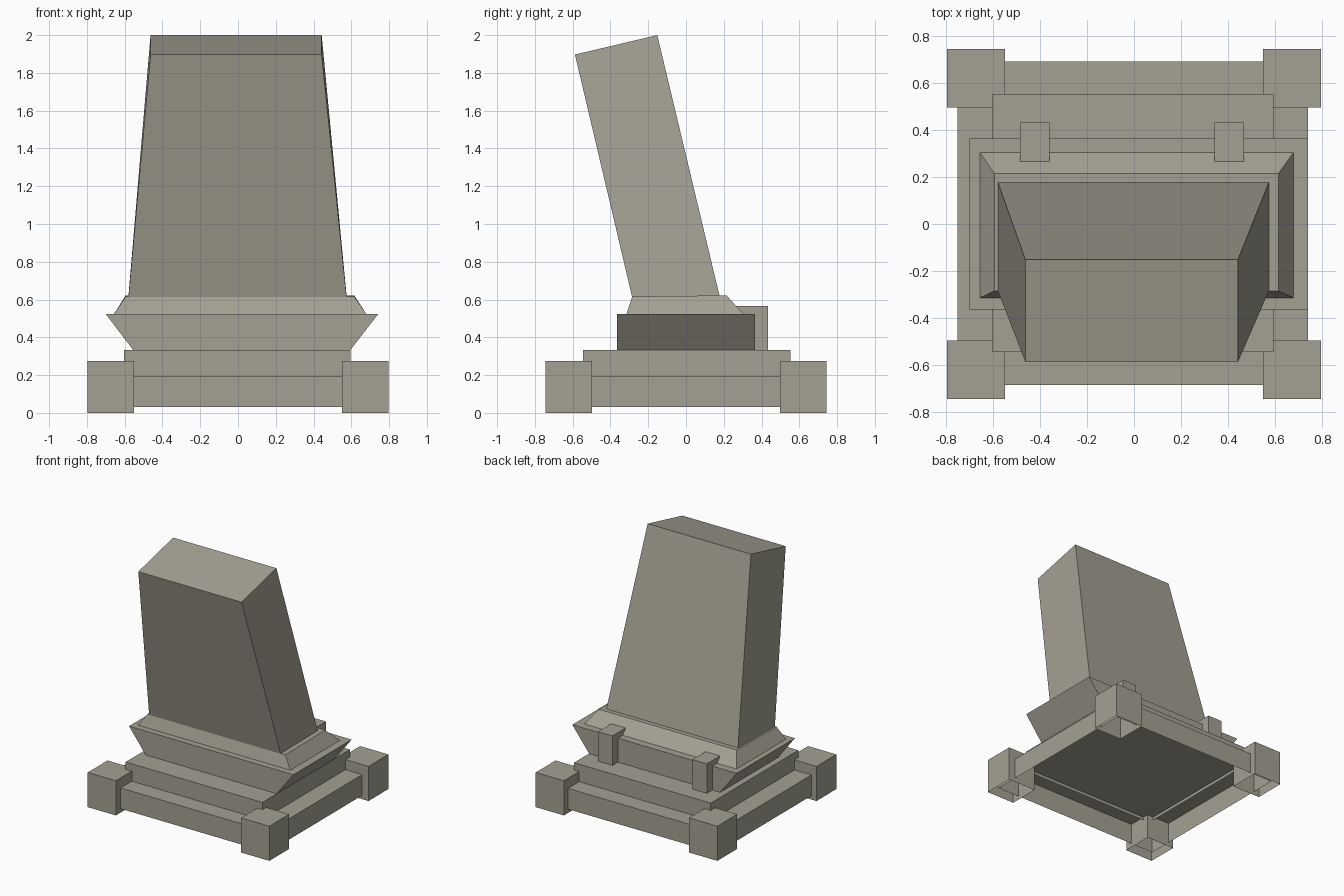
import bpy

if "Cube" in bpy.data.objects:
    bpy.data.objects.remove(bpy.data.objects["Cube"])

stone = bpy.data.materials.new("weathered_stone")
stone.diffuse_color = (0.371, 0.352, 0.290, 1)
stone.use_nodes = True
stone.node_tree.nodes["Principled BSDF"].inputs["Base Color"].default_value = stone.diffuse_color


def frustum(name, low, high, closed=False):
    """Four-sided block; each end is (x0, x1, y0, y1, z_front, z_back)."""
    verts = []
    for x0, x1, y0, y1, zf, zb in (low, high):
        verts += [(x0, y0, zf), (x1, y0, zf), (x1, y1, zb), (x0, y1, zb)]
    faces = [(i, (i + 1) % 4, (i + 1) % 4 + 4, i + 4) for i in range(4)]
    faces.append((4, 5, 6, 7))
    if closed:
        faces.append((3, 2, 1, 0))
    me = bpy.data.meshes.new(name)
    me.from_pydata(verts, [], faces)
    me.materials.append(stone)
    ob = bpy.data.objects.new(name, me)
    bpy.context.collection.objects.link(ob)
    return ob


def box(name, x0, x1, y0, y1, z0, z1, closed=False):
    return frustum(name, (x0, x1, y0, y1, z0, z0), (x0, x1, y0, y1, z1, z1), closed)


# Corner posts, hollow and open underneath
for sx, side in ((-1, "left"), (1, "right")):
    for sy, end in ((-1, "front"), (1, "back")):
        xs = sorted((sx * 0.55, sx * 0.797))
        ys = sorted((sy * 0.497, sy * 0.745))
        box(f"corner_post_{end}_{side}", *xs, *ys, 0.0, 0.275)

# Stepped base, open underneath
box("lower_step", -0.752, 0.742, -0.685, 0.693, 0.03, 0.195)
box("upper_step", -0.604, 0.595, -0.545, 0.553, 0.17, 0.333)

# Plinth flaring outwards to left and right only
frustum("flared_plinth", (-0.555, 0.595, -0.365, 0.365, 0.333, 0.333),
        (-0.70, 0.742, -0.365, 0.365, 0.523, 0.523), True)

# Bevelled collar under the slab
frustum("bevelled_collar", (-0.657, 0.68, -0.315, 0.305, 0.523, 0.523),
        (-0.595, 0.615, -0.285, 0.215, 0.616, 0.622), True)

# Leaning tapered slab
frustum("leaning_slab", (-0.58, 0.575, -0.285, 0.178, 0.612, 0.618),
        (-0.463, 0.443, -0.588, -0.152, 1.897, 2.0), True)

# Brackets on the back of the plinth
for x, side in ((-0.423, "left"), (0.405, "right")):
    box(f"back_bracket_{side}", x - 0.063, x + 0.063, 0.267, 0.433, 0.333, 0.567, True)
